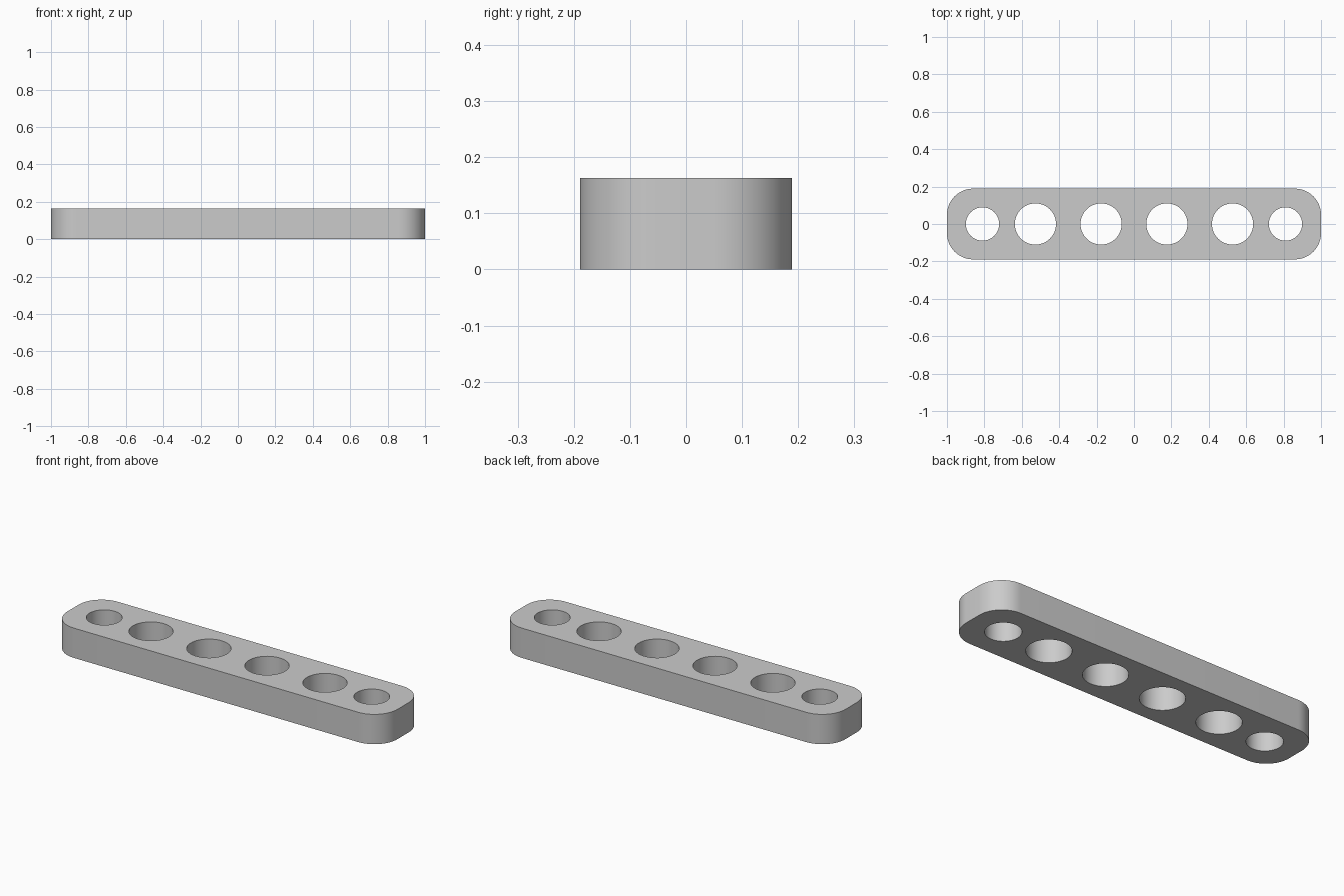
import bpy
import bmesh

LENGTH, WIDTH, HEIGHT = 2.0, 0.378, 0.163
CORNER = 0.14

cube = bpy.data.objects.get("Cube")
if cube:
    bpy.data.objects.remove(cube, do_unlink=True)

grey = bpy.data.materials.new("plain grey")
grey.use_nodes = True
colour = (0.6, 0.6, 0.6, 1)
grey.diffuse_color = colour
grey.node_tree.nodes["Principled BSDF"].inputs["Base Color"].default_value = colour


def add_object(name, bm):
    mesh = bpy.data.meshes.new(name)
    bm.to_mesh(mesh)
    bm.free()
    mesh.materials.append(grey)
    obj = bpy.data.objects.new(name, mesh)
    bpy.context.collection.objects.link(obj)
    return obj


# Flat bar with rounded upright corners
bm = bmesh.new()
bmesh.ops.create_cube(bm, size=1)
bmesh.ops.scale(bm, vec=(LENGTH, WIDTH, HEIGHT), verts=bm.verts)
bmesh.ops.translate(bm, vec=(0, 0, HEIGHT / 2), verts=bm.verts)
uprights = [e for e in bm.edges
            if abs(e.verts[0].co.z - e.verts[1].co.z) > HEIGHT / 2]
bmesh.ops.bevel(bm, geom=uprights, offset=CORNER, offset_type='OFFSET',
                segments=16, profile=0.5, affect='EDGES')
bar = add_object("holed_bar", bm)

# Row of round hole cutters, mirrored about the middle
bm = bmesh.new()
for x, radius in ((0.176, 0.11), (0.527, 0.11), (0.81, 0.089)):
    for side in (-1, 1):
        hole = bmesh.ops.create_cone(bm, cap_ends=True, segments=64,
                                     radius1=radius, radius2=radius,
                                     depth=HEIGHT * 2)
        bmesh.ops.translate(bm, vec=(side * x, 0, HEIGHT / 2), verts=hole["verts"])
cutter = add_object("hole_cutter", bm)
cutter.hide_render = True

# Drill the holes through the bar
drill = bar.modifiers.new("drill", 'BOOLEAN')
drill.operation = 'DIFFERENCE'
drill.solver = 'EXACT'
drill.object = cutter
bpy.ops.object.select_all(action='DESELECT')
bar.select_set(True)
bpy.context.view_layer.objects.active = bar
bpy.ops.object.modifier_apply(modifier=drill.name)
bpy.data.objects.remove(cutter, do_unlink=True)
bpy.ops.object.shade_smooth_by_angle()
